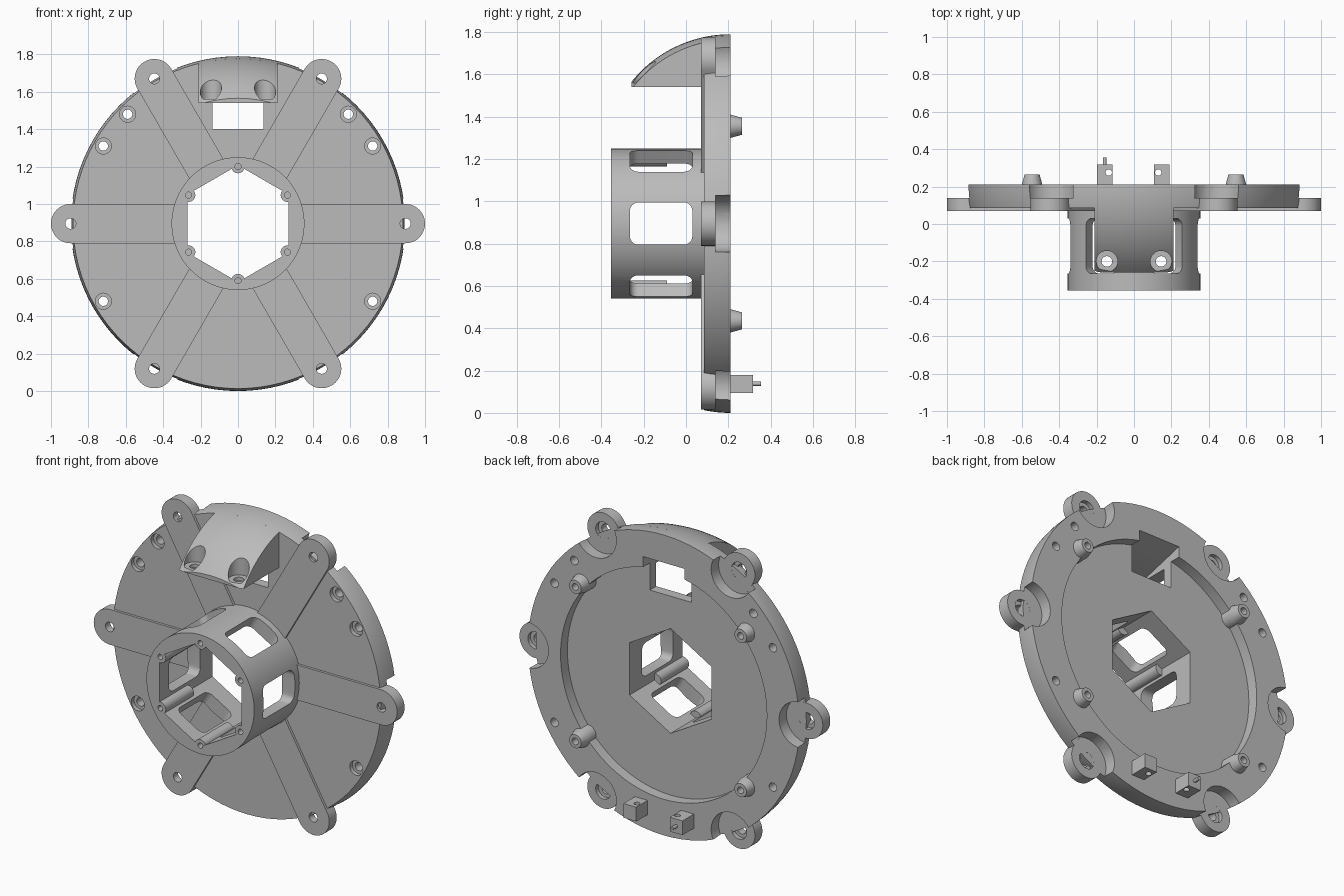
import bpy, bmesh, math
from mathutils import Matrix, Vector

cube = bpy.data.objects.get("Cube")
if cube:
    bpy.data.objects.remove(cube)

C = 0.895                                   # height of the main axis
RIM = 0.895                                 # outer radius, also bolt circle of the tabs
TO_Y = Matrix.Rotation(-math.pi / 2, 4, 'X')  # turns a z axis into a y axis
SIXTHS = [math.radians(60 * k) for k in range(6)]
FLATS = [a + math.radians(30) for a in SIXTHS]

grey = bpy.data.materials.new("plain_grey")
grey.use_nodes = True
grey.diffuse_color = (0.5, 0.5, 0.5, 1)
grey.node_tree.nodes["Principled BSDF"].inputs["Base Color"].default_value = grey.diffuse_color


def turn(angle):
    return Matrix.Rotation(angle, 4, 'Y')


def move(x=0, y=0, z=0):
    return Matrix.Translation((x, y, z))


def lathe(bm, profile, matrix=TO_Y, steps=48):
    """Revolve (radius, height) points; the axis is y unless a matrix is given."""
    rings = []
    for r, h in profile:
        count = steps if r > 0 else 1
        angles = [2 * math.pi * i / steps for i in range(count)]
        rings.append([bm.verts.new(matrix @ Vector((r * math.cos(a), r * math.sin(a), h)))
                      for a in angles])
    for low, high in zip(rings, rings[1:]):
        for i in range(steps):
            j = i + 1
            corners = [low[i % len(low)], low[j % len(low)],
                       high[j % len(high)], high[i % len(high)]]
            bm.faces.new(list(dict.fromkeys(corners)))


def rod(bm, r, y0, y1, matrix=TO_Y, steps=32):
    lathe(bm, [(0, y0), (r, y0), (r, y1), (0, y1)], matrix, steps)


def stepped(bm, r0, r1, y0, step, y1, matrix):
    lathe(bm, [(0, y0), (r0, y0), (r0, step), (r1, step), (r1, y1), (0, y1)], matrix, 32)


def prism(bm, points, y0, y1, matrix=Matrix()):
    """Extrude an outline in (x, z) from y0 to y1."""
    low, high = [[bm.verts.new(matrix @ Vector((x, y, z))) for x, z in points] for y in (y0, y1)]
    bm.faces.new(low)
    bm.faces.new(high[::-1])
    for i in range(len(points)):
        bm.faces.new((low[i - 1], high[i - 1], high[i], low[i]))


def rect(x0, x1, z0, z1):
    return [(x0, z0), (x1, z0), (x1, z1), (x0, z1)]


def arc(cx, cz, r, a0, a1, n):
    angles = [math.radians(a0 + (a1 - a0) * i / n) for i in range(n + 1)]
    return [(cx + r * math.cos(a), cz + r * math.sin(a)) for a in angles]


def make(name, build):
    bm = bmesh.new()
    build(bm)
    bmesh.ops.translate(bm, vec=(0, 0, C), verts=bm.verts[:])
    bmesh.ops.recalc_face_normals(bm, faces=bm.faces[:])
    mesh = bpy.data.meshes.new(name)
    bm.to_mesh(mesh)
    bm.free()
    mesh.materials.append(grey)
    obj = bpy.data.objects.new(name, mesh)
    bpy.context.collection.objects.link(obj)
    return obj


def cut(obj, build, operation='DIFFERENCE'):
    cutter = make("cutter", build)
    cutter.hide_render = True
    mod = obj.modifiers.new("cut", 'BOOLEAN')
    mod.operation, mod.solver, mod.object = operation, 'EXACT', cutter
    graph = bpy.context.evaluated_depsgraph_get()
    mesh = bpy.data.meshes.new_from_object(obj.evaluated_get(graph))
    obj.modifiers.clear()
    obj.data = mesh
    bpy.data.objects.remove(cutter)


def dome(y_front):
    """Rounded rim profile from the back edge forward to y_front."""
    R, n = 0.6, 16
    ys = [0.21 + (y_front - 0.21) * i / n for i in range(n + 1)]
    return [(RIM - R + math.sqrt(R * R - (y - 0.21) ** 2), y) for y in ys]


def hex_bore(bm):
    prism(bm, arc(0, 0, 0.312, 90, 390, 5), -0.5, 0.4)


def hood_pocket(bm):
    # sloped channel through the plate into the hood
    side = [(0.25, 0.505), (0.25, 0.74), (-0.12, 0.644), (-0.12, 0.505)]
    swap_xy = Matrix(((0, 1, 0, 0), (1, 0, 0, 0), (0, 0, 1, 0), (0, 0, 0, 1)))
    prism(bm, side, -0.137, 0.137, swap_xy)


# round plate with a recessed back
plate = make("round_plate", lambda bm: lathe(
    bm, [(0, 0.145), (0.68, 0.145), (0.68, 0.21)] + dome(0.085) + [(0, 0.085)], steps=96))


def plate_cuts(bm):
    hex_bore(bm)
    hood_pocket(bm)
    for a in FLATS:                          # clearance behind each tab
        rod(bm, 0.135, 0.1395, 0.3, turn(a) @ move(z=RIM) @ TO_Y)
    for s in (-1, 1):
        for x, z in ((0.72, 0.415), (0.72, -0.415), (0.59, 0.585)):
            stepped(bm, 0.043, 0.025, 0, 0.11, 0.3, move(s * x, 0, z) @ TO_Y)


cut(plate, plate_cuts)

# central hub with six rounded windows
hub = make("hub", lambda bm: rod(bm, 0.355, -0.355, 0.1, steps=96))
cut(hub, hex_bore)


def hub_windows(bm):
    outline = []
    for cx, cz, a in ((0.06, 0.225, 0), (-0.06, 0.225, 90), (-0.06, 0.01, 180), (0.06, 0.01, 270)):
        outline += arc(cx, cz, 0.04, a, a + 90, 6)
    for a in FLATS:
        prism(bm, outline, 0.2, 0.45, turn(a) @ Matrix.Rotation(math.pi / 2, 4, 'X'))


def screw_bores(bm):
    for a in SIXTHS:
        rod(bm, 0.016, -0.4, -0.15, turn(a) @ move(z=0.305) @ TO_Y)


cut(hub, hub_windows)
cut(hub, screw_bores)

# screw rods in the corners of the hub
rods = make("hub_screw_rods", lambda bm: [
    rod(bm, 0.036, -0.354, -0.09, turn(a) @ move(z=0.305) @ TO_Y) for a in SIXTHS])
cut(rods, screw_bores)

# six radial arms ending in round mounting tabs
for i, a in enumerate(FLATS):
    outline = [(-0.105, 0.3), (0.105, 0.3)] + arc(0, RIM, 0.105, 0, 180, 24)
    arm = make(f"arm_{i + 1}", lambda bm: prism(bm, outline, 0.07, 0.14, turn(a)))
    cut(arm, lambda bm: stepped(bm, 0.028, 0.05, 0, 0.115, 0.2, turn(a) @ move(z=RIM) @ TO_Y))

# curved hood at the top of the plate
hood = make("hood", lambda bm: lathe(bm, [(0, 0.21)] + dome(-0.258) + [(0, -0.258)], steps=128))
cut(hood, lambda bm: prism(bm, rect(-0.212, 0.212, 0.645, 1), -0.5, 0.13), 'INTERSECT')
cut(hood, hood_pocket)


def hood_bores(bm):
    for s in (-1, 1):
        stepped(bm, 0.028, 0.057, 0.5, 0.665, 1.0, move(s * 0.145, -0.2))


cut(hood, hood_bores)

# tapered posts on the back
POSTS = [(sx * 0.545, sz * 0.46) for sx in (-1, 1) for sz in (-1, 1)]


def build_posts(bm):
    for x, z in POSTS:
        lathe(bm, [(0, 0.13), (0.055, 0.13), (0.055, 0.21), (0.04, 0.265), (0, 0.265)],
              move(x, 0, z) @ TO_Y, 32)


posts = make("back_posts", build_posts)
cut(posts, lambda bm: [rod(bm, 0.02, 0.17, 0.3, move(x, 0, z) @ TO_Y) for x, z in POSTS])

# two small blocks and a pin on the lower back
for side, x, hole in (("right", -0.157, -0.135), ("left", 0.148, 0.13)):
    block = make(side + "_block", lambda bm: prism(
        bm, rect(x - 0.042, x + 0.042, -0.8, -0.715), 0.2, 0.317))
    cut(block, lambda bm: rod(bm, 0.017, -1, -0.5, move(hole, 0.275), steps=24))
make("block_pin", lambda bm: rod(bm, 0.01, 0.3, 0.355, move(-0.157, 0, -0.757) @ TO_Y, steps=16))

# smooth the round faces, keep the edges sharp
bpy.ops.object.select_all(action='DESELECT')
for obj in bpy.context.collection.objects:
    if obj.type == 'MESH':
        obj.select_set(True)
        bpy.context.view_layer.objects.active = obj
bpy.ops.object.shade_smooth_by_angle(angle=math.radians(30))
